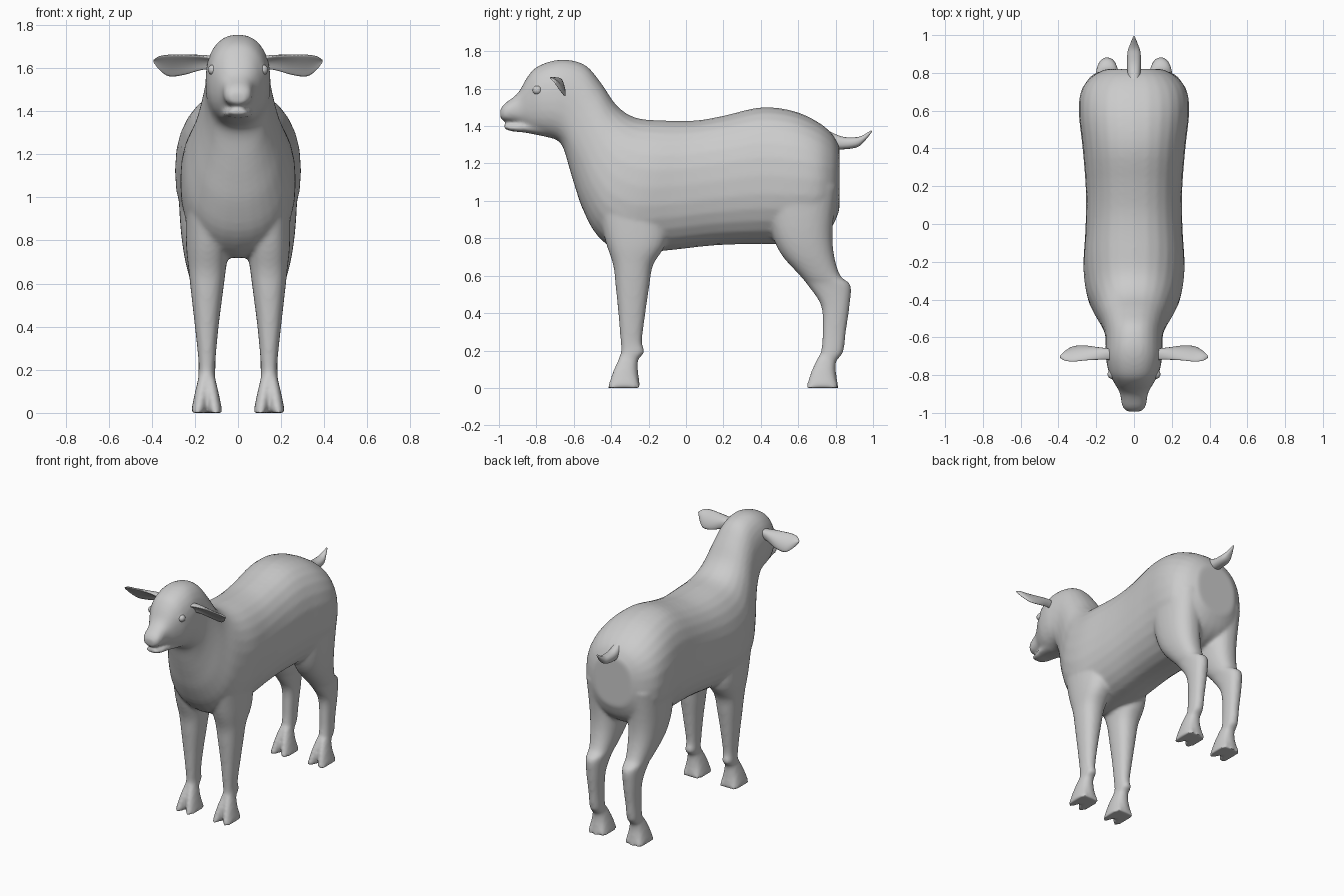
import bpy
import bmesh
import math
from mathutils import Vector

cube = bpy.data.objects.get("Cube")
if cube:
    bpy.data.objects.remove(cube, do_unlink=True)

GREY = (0.6, 0.6, 0.6, 1.0)
wool = bpy.data.materials.new("wool_grey")
wool.use_nodes = True
wool.diffuse_color = GREY
shader = next(n for n in wool.node_tree.nodes if n.type == "BSDF_PRINCIPLED")
shader.inputs["Base Color"].default_value = GREY
shader.inputs["Roughness"].default_value = 0.8


def finish(name, bm):
    """Turn a bmesh into a smooth shaded object."""
    bmesh.ops.recalc_face_normals(bm, faces=bm.faces)
    for face in bm.faces:
        face.smooth = True
    mesh = bpy.data.meshes.new(name)
    bm.to_mesh(mesh)
    bm.free()
    mesh.materials.append(wool)
    obj = bpy.data.objects.new(name, mesh)
    bpy.context.collection.objects.link(obj)
    return obj


def refine(rows, steps=4):
    """Run a smooth curve through the rows of numbers."""
    result = []
    last = len(rows) - 1
    for i in range(last):
        p, a, b, q = (rows[max(i - 1, 0)], rows[i], rows[i + 1], rows[min(i + 2, last)])
        for k in range(steps):
            t = k / steps
            result.append([
                0.5 * (2 * b0 + (c0 - a0) * t + (2 * a0 - 5 * b0 + 4 * c0 - d0) * t ** 2
                       + (3 * b0 - a0 - 3 * c0 + d0) * t ** 3)
                for a0, b0, c0, d0 in zip(p, a, b, q)])
    return result + [list(rows[-1])]


def loft(name, rings, cup=0.0, sides=28, power=2.3):
    """Skin rounded rings, each given as centre, long half axis and wide half axis."""
    bm = bmesh.new()
    loops = []
    for centre, u, v in rings:
        loop = []
        for k in range(sides):
            angle = math.tau * k / sides
            a, b = (math.copysign(abs(w) ** (2 / power), w)
                    for w in (math.cos(angle), math.sin(angle)))
            loop.append(bm.verts.new(centre + u * a + v * (b + cup * a * a)))
        loops.append(loop)
    for lower, upper in zip(loops, loops[1:]):
        for k in range(sides):
            n = (k + 1) % sides
            bm.faces.new((lower[k], lower[n], upper[n], upper[k]))
    bm.faces.new(loops[0])
    bm.faces.new(loops[-1])
    return finish(name, bm)


def side_loft(name, rows, side=1, shift=0.0):
    """Rows hold two outline points (y, z, y, z), a half width and a centre x."""
    rings = []
    for ya, za, yb, zb, width, x in refine(rows):
        a = Vector((x * side, ya + shift, za))
        b = Vector((x * side, yb + shift, zb))
        rings.append(((a + b) / 2, (a - b) / 2, Vector((width, 0, 0))))
    return loft(name, rings)


def ball(name, centre, radii):
    bm = bmesh.new()
    bmesh.ops.create_uvsphere(bm, u_segments=20, v_segments=12, radius=1)
    for vert in bm.verts:
        vert.co = Vector(c + r * p for c, r, p in zip(centre, radii, vert.co))
    return finish(name, bm)


# Head, neck and torso: top point, bottom point, half width
trunk = [
    (-0.995, 1.485, -0.99, 1.435, 0.035), (-0.97, 1.52, -0.965, 1.425, 0.062),
    (-0.9, 1.575, -0.89, 1.41, 0.075), (-0.85, 1.66, -0.82, 1.365, 0.108),
    (-0.8, 1.715, -0.76, 1.345, 0.135), (-0.71, 1.75, -0.69, 1.325, 0.15),
    (-0.62, 1.753, -0.655, 1.28, 0.15), (-0.53, 1.72, -0.625, 1.18, 0.155),
    (-0.45, 1.625, -0.595, 1.08, 0.175), (-0.37, 1.51, -0.55, 0.95, 0.21),
    (-0.27, 1.445, -0.47, 0.81, 0.25), (-0.12, 1.43, -0.33, 0.72, 0.268),
    (0.05, 1.43, -0.1, 0.735, 0.257), (0.2, 1.455, 0.15, 0.762, 0.255),
    (0.4, 1.5, 0.4, 0.77, 0.272), (0.57, 1.482, 0.6, 0.77, 0.292),
    (0.7, 1.425, 0.71, 0.8, 0.28), (0.78, 1.36, 0.78, 0.86, 0.225),
    (0.82, 1.29, 0.82, 0.95, 0.15)]
skin = [side_loft("lamb_body", [row + (0,) for row in trunk])]

# Lower jaw, leaving a narrow mouth slit, and the nostril bumps
skin.append(side_loft("jaw", [
    (-0.975, 1.408, -0.97, 1.385, 0.035, 0), (-0.94, 1.408, -0.93, 1.372, 0.055, 0),
    (-0.86, 1.42, -0.86, 1.365, 0.07, 0), (-0.76, 1.45, -0.76, 1.345, 0.09, 0)]))

# Legs: height, front y, back y, half width, centre x
front_leg = [
    (1.08, -0.5, -0.1, 0.1, 0.14), (0.8, -0.435, -0.1, 0.1, 0.142),
    (0.66, -0.39, -0.175, 0.086, 0.143), (0.55, -0.377, -0.195, 0.073, 0.144),
    (0.4, -0.362, -0.217, 0.055, 0.145), (0.25, -0.35, -0.235, 0.04, 0.144),
    (0.19, -0.348, -0.222, 0.039, 0.145), (0.14, -0.36, -0.258, 0.041, 0.145),
    (0, -0.34, -0.245, 0.056, 0.145)]
hind_leg = [
    (1.08, 0.42, 0.81, 0.12, 0.16), (0.86, 0.45, 0.785, 0.115, 0.152),
    (0.72, 0.505, 0.79, 0.1, 0.148), (0.6, 0.61, 0.825, 0.075, 0.143),
    (0.55, 0.65, 0.88, 0.062, 0.142), (0.44, 0.722, 0.875, 0.051, 0.143),
    (0.3, 0.73, 0.855, 0.042, 0.144), (0.19, 0.722, 0.84, 0.04, 0.145),
    (0.13, 0.705, 0.8, 0.042, 0.145), (0, 0.72, 0.815, 0.056, 0.145)]
HIND_SHIFT = 1.06

for side, word in ((1, "left"), (-1, "right")):
    for leg, rows, shift in (("front", front_leg, 0), ("hind", hind_leg, HIND_SHIFT)):
        skin.append(side_loft(f"{leg}_leg_{word}",
                              [(y0, z, y1, z, w, x) for z, y0, y1, w, x in rows], side))
        # Cloven hoof made of two splayed toes
        for toe in (1, -1):
            skin.append(side_loft(f"{leg}_toe_{word}", [
                (-0.352, 0.17, -0.26, 0.17, 0.024, 0.145 + 0.013 * toe),
                (-0.39, 0.09, -0.268, 0.09, 0.03, 0.145 + 0.026 * toe),
                (-0.42, 0, -0.245, 0, 0.033, 0.145 + 0.041 * toe)], side, shift))
    skin.append(ball("nostril", (0.033 * side, -0.965, 1.475), (0.025, 0.026, 0.026)))
    # Brow and cheek fullness around the eye
    skin.append(ball("eyelid", (0.098 * side, -0.785, 1.592), (0.032, 0.042, 0.036)))

# Fuse the fleshy parts into one smooth skin
bpy.ops.object.select_all(action="DESELECT")
for part in skin:
    part.select_set(True)
body = skin[0]
bpy.context.view_layer.objects.active = body
bpy.ops.object.join()
remesh = body.modifiers.new("fuse", "REMESH")
remesh.mode = "VOXEL"
remesh.voxel_size = 0.011
remesh.use_smooth_shade = True
relax = body.modifiers.new("relax", "SMOOTH")
relax.factor = 0.5
relax.iterations = 8

# Ears: x, y, z, half height, half thickness
ear = [
    (0.11, -0.68, 1.637, 0.032, 0.02), (0.17, -0.675, 1.637, 0.042, 0.017),
    (0.25, -0.672, 1.625, 0.06, 0.013), (0.32, -0.678, 1.62, 0.064, 0.011),
    (0.365, -0.69, 1.63, 0.04, 0.009), (0.392, -0.7, 1.635, 0.006, 0.004)]
for side, word in ((1, "left"), (-1, "right")):
    loft(f"ear_{word}", [
        (Vector((x * side, y, z)), Vector((0, 0.62, -0.78)) * half,
         Vector((0, -0.78, -0.62)) * thick)
        for x, y, z, half, thick in refine(ear)], cup=1.2, sides=20, power=2)
    ball(f"eye_{word}", (0.117 * side, -0.795, 1.592), (0.023, 0.025, 0.024))

# Short upturned tail
side_loft("tail", [
    (0.74, 1.385, 0.76, 1.29, 0.03, 0), (0.83, 1.345, 0.81, 1.275, 0.036, 0),
    (0.9, 1.34, 0.91, 1.285, 0.035, 0), (0.94, 1.348, 0.955, 1.32, 0.022, 0),
    (0.99, 1.378, 0.995, 1.37, 0.004, 0)])
